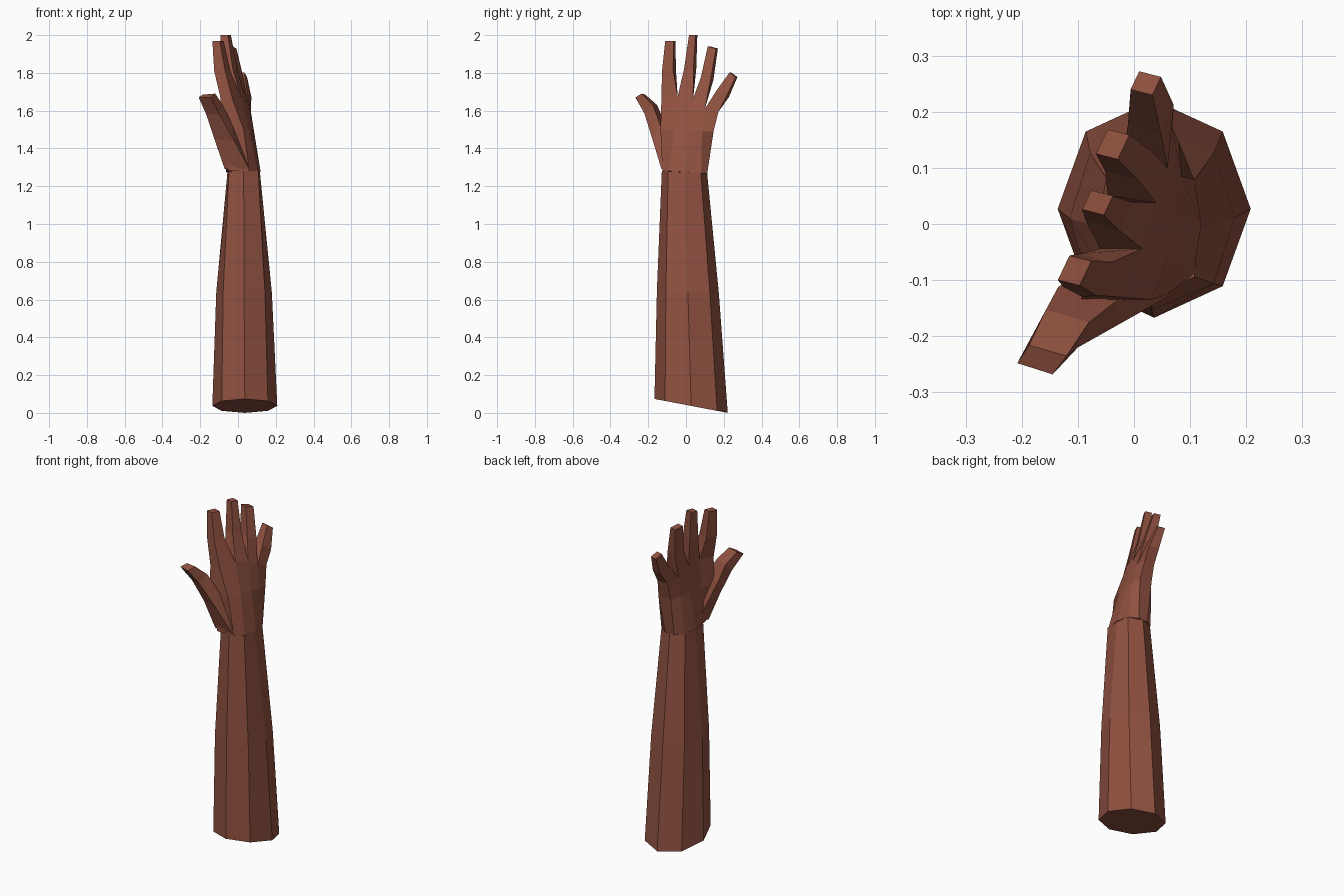
import bpy, bmesh, math
from mathutils import Vector

skin = bpy.data.materials.new("brown skin")
skin.diffuse_color = (0.283, 0.084, 0.052, 1)


def finish(name, bm):
    bmesh.ops.recalc_face_normals(bm, faces=bm.faces[:])
    me = bpy.data.meshes.new(name)
    bm.to_mesh(me)
    bm.free()
    me.materials.append(skin)
    ob = bpy.data.objects.new(name, me)
    bpy.context.collection.objects.link(ob)


def verts(bm, pts):
    return [bm.verts.new(p) for p in pts]


def bridge(bm, a, b):
    n = len(a)
    for i in range(n):
        bm.faces.new((a[i], a[(i + 1) % n], b[(i + 1) % n], b[i]))


def loft(name, rings):
    bm = bmesh.new()
    rs = [verts(bm, r) for r in rings]
    for a, b in zip(rs, rs[1:]):
        bridge(bm, a, b)
    bm.faces.new(rs[0])
    bm.faces.new(rs[-1])
    finish(name, bm)


# Forearm: eight-sided, slanted cut at the bottom, boxier at the wrist
def arm_ring(cx, cy, rx, ry, z, slope, kx, ky):
    pts = []
    for i in range(8):
        c, s = math.cos(i * math.pi / 4), math.sin(i * math.pi / 4)
        if i % 2:
            c, s = math.copysign(kx, c), math.copysign(ky, s)
        y = cy + ry * s
        pts.append((cx + rx * c, y, z + slope * (y - cy)))
    return pts


loft("forearm", [
    arm_ring(0.036, 0.027, 0.172, 0.194, 0.037, -0.19, 0.71, 0.71),
    arm_ring(0.032, 0.010, 0.147, 0.164, 0.64, -0.05, 0.75, 0.71),
    arm_ring(0.030, -0.008, 0.086, 0.120, 1.275, -0.05, 0.9, 0.72),
])

# Palm rows, thumb side to little-finger side: (y, z, back x, palm x)
rows = [
    [(-0.125, 1.28, 0.06, -0.05), (-0.09, 1.28, 0.105, -0.06), (0, 1.275, 0.12, -0.065),
     (0.08, 1.27, 0.107, -0.05), (0.112, 1.265, 0.06, 0.0)],
    [(-0.135, 1.5, 0.03, -0.095), (-0.06, 1.5, 0.06, -0.06), (0.02, 1.5, 0.075, -0.04),
     (0.085, 1.49, 0.085, -0.025), (0.146, 1.49, 0.08, 0.0)],
    [(-0.13, 1.665, -0.03, -0.092), (-0.044, 1.675, 0.015, -0.06), (0.038, 1.665, 0.04, -0.045),
     (0.1, 1.61, 0.06, -0.022), (0.172, 1.595, 0.068, 0.002)],
]
bm = bmesh.new()
grid = [[verts(bm, [(xb, y, z), (xp, y, z)]) for y, z, xb, xp in row] for row in rows]
for a, b in zip(grid, grid[1:]):
    for j in range(4):
        for s in (0, 1):
            bm.faces.new((a[j][s], a[j + 1][s], b[j + 1][s], b[j][s]))
    for j in (0, 4):
        bm.faces.new((a[j][0], a[j][1], b[j][1], b[j][0]))
bm.faces.new([c[0] for c in grid[0]] + [c[1] for c in reversed(grid[0])])

# Fingers grow from the knuckle row: (joint centre, tip centre, joint width, tip width, tip slant)
fingers = [
    ((-0.083, -0.090, 1.81), (-0.106, -0.083, 1.97), 0.031, 0.023, 0.0),
    ((-0.045, 0.022, 1.82), (-0.065, 0.038, 2.0), 0.026, 0.018, 0.0),
    ((-0.010, 0.112, 1.77), (-0.038, 0.142, 1.935), 0.027, 0.023, -0.25),
    ((0.030, 0.195, 1.69), (0.021, 0.251, 1.79), 0.026, 0.017, -0.7),
]


def section(centre, half, slant, depth):
    c = Vector(centre)
    w = Vector((0.45, 0.95, slant)) * half
    d = Vector((0.97, -0.25, 0)) * depth
    return [c + d - w, c + d + w, c - d + w, c - d - w]


for j, (joint, tip, wj, wt, slant) in enumerate(fingers):
    k = grid[2]
    base = [k[j][0], k[j + 1][0], k[j + 1][1], k[j][1]]
    mid = verts(bm, section(joint, wj, slant, 0.030))
    end = verts(bm, section(tip, wt, slant, 0.020))
    bridge(bm, base, mid)
    bridge(bm, mid, end)
    bm.faces.new(end)
finish("hand", bm)

# Thumb: four-sided loft splaying from the wrist
loft("thumb", [
    [(-0.07, -0.115, 1.29), (0.06, -0.13, 1.29), (0.07, -0.07, 1.30), (-0.04, -0.06, 1.30)],
    [(-0.125, -0.145, 1.45), (-0.02, -0.175, 1.44), (-0.035, -0.14, 1.535), (-0.135, -0.112, 1.535)],
    [(-0.168, -0.195, 1.58), (-0.10, -0.22, 1.585), (-0.08, -0.175, 1.63), (-0.157, -0.153, 1.63)],
    [(-0.208, -0.248, 1.67), (-0.145, -0.268, 1.67), (-0.12, -0.235, 1.69), (-0.187, -0.216, 1.685)],
])
